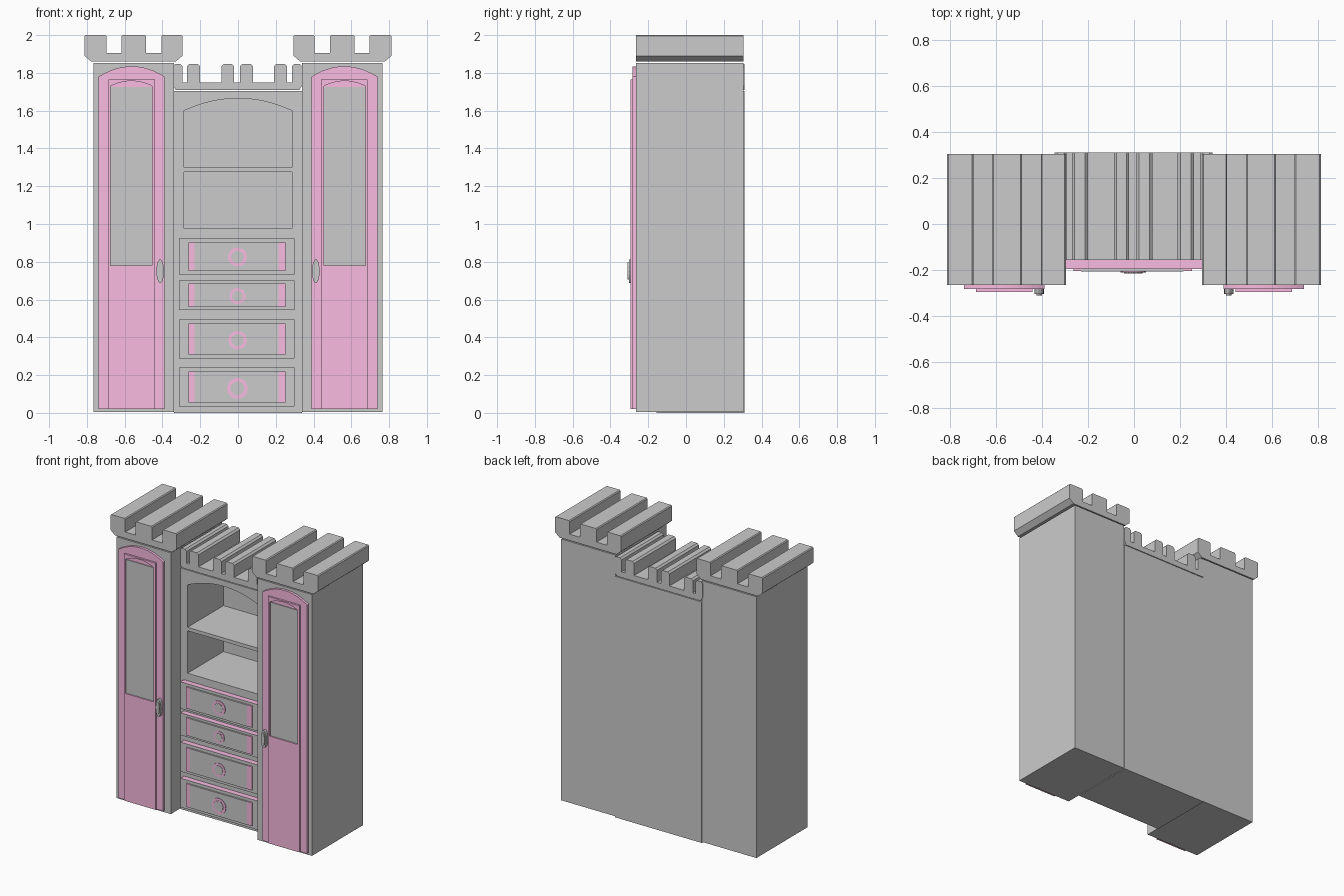
import bpy, bmesh, math

if "Cube" in bpy.data.objects:
    bpy.data.objects.remove(bpy.data.objects["Cube"])

pink = bpy.data.materials.new("pink_paint")
pink.diffuse_color = (0.95, 0.5, 0.75, 1)
pink.use_nodes = True
pink.node_tree.nodes["Principled BSDF"].inputs["Base Color"].default_value = pink.diffuse_color


def prism(name, loops, y0, y1, mat=None, s=1):
    """Extrude x-z outlines (first is the outside, others are holes) from y0 to y1; s=-1 mirrors x."""
    cu = bpy.data.curves.new(name, 'CURVE')
    cu.dimensions = '2D'
    cu.fill_mode = 'BOTH'
    cu.extrude = (y1 - y0) / 2
    for pts in loops:
        sp = cu.splines.new('POLY')
        sp.points.add(len(pts) - 1)
        for p, (x, z) in zip(sp.points, pts):
            p.co = (s * x, z, 0, 1)
        sp.use_cyclic_u = True
    tmp = bpy.data.objects.new(name + "_outline", cu)
    bpy.context.collection.objects.link(tmp)
    dg = bpy.context.evaluated_depsgraph_get()
    me = bpy.data.meshes.new_from_object(tmp.evaluated_get(dg))
    bpy.data.objects.remove(tmp)
    bm = bmesh.new()
    bm.from_mesh(me)
    for v in bm.verts:
        x, z, d = v.co
        v.co = (x, (y0 + y1) / 2 - d, z)
    bmesh.ops.remove_doubles(bm, verts=bm.verts, dist=1e-5)
    bmesh.ops.recalc_face_normals(bm, faces=bm.faces)
    for f in bm.faces:
        f.smooth = False
        f.material_index = 0
    bm.to_mesh(me)
    bm.free()
    me.materials.clear()
    if mat:
        me.materials.append(mat)
    me.name = name
    ob = bpy.data.objects.new(name, me)
    bpy.context.collection.objects.link(ob)
    return ob


def rect(x0, x1, z0, z1):
    return [(x0, z0), (x1, z0), (x1, z1), (x0, z1)]


def arch(x0, x1, z0, side, peak, n=12):
    pts = [(x0, z0), (x1, z0)]
    for i in range(n + 1):
        t = 1 - 2 * i / n
        pts.append(((x0 + x1) / 2 + t * (x1 - x0) / 2, peak - (peak - side) * t * t))
    return pts


def oval(x, z, rx, rz, n=24, dent=1.0):
    return [(x + rx * math.cos(2 * math.pi * i / n) * (dent if i % 2 else 1),
             z + rz * math.sin(2 * math.pi * i / n) * (dent if i % 2 else 1)) for i in range(n)]


def crenel(x0, x1, base, cut, floor, top, merlons, inset, c):
    """Battlement outline: chamfered underside, merlons with cut corners."""
    pts = [(x0 + inset, base), (x1 - inset, base), (x1, cut)]
    for a, b in reversed(merlons):
        pts += [(b, floor)] if b < x1 else []
        pts += [(b, top - c), (b - c, top), (a + c, top), (a, top - c)]
        pts += [(a, floor)] if a > x0 else []
    return pts + [(x0, cut)]


# Two towers with doors
for s, side in ((-1, "left"), (1, "right")):
    prism(side + "_tower", [rect(0.34, 0.765, 0.005, 1.853)], -0.265, 0.305, None, s)
    prism(side + "_tower_battlement",
          [crenel(0.295, 0.812, 1.86, 1.89, 1.905, 2.0,
                  [(0.295, 0.405), (0.487, 0.617), (0.697, 0.812)], 0.035, 0.006)],
          -0.265, 0.305, None, s)
    prism(side + "_door", [arch(0.388, 0.738, 0.02, 1.78, 1.835)], -0.282, -0.264, pink, s)
    prism(side + "_door_frame",
          [rect(0.44, 0.686, 0.02, 1.765), arch(0.454, 0.674, 0.78, 1.73, 1.757)],
          -0.295, -0.281, pink, s)
    prism(side + "_door_window", [rect(0.454, 0.674, 0.78, 1.725)], -0.287, -0.281, None, s)
    # Oval handle: plate and raised grip
    prism(side + "_handle_plate", [oval(0.412, 0.75, 0.02, 0.063)], -0.303, -0.281, None, s)
    prism(side + "_handle_grip", [oval(0.412, 0.75, 0.012, 0.045)], -0.31, -0.302, None, s)

# Centre cabinet with two open niches
prism("centre_cabinet",
      [rect(-0.34, 0.34, 0, 1.705), arch(-0.285, 0.285, 1.3, 1.6, 1.665, 16),
       rect(-0.285, 0.285, 0.975, 1.275)], -0.157, 0.245)
prism("centre_back", [rect(-0.34, 0.34, 0, 1.705)], 0.245, 0.31)
prism("centre_battlement",
      [crenel(-0.345, 0.34, 1.71, 1.735, 1.75, 1.847,
              [(-0.345, -0.293), (-0.27, -0.2), (-0.087, -0.021),
               (0.01, 0.08), (0.19, 0.26), (0.287, 0.34)], 0.015, 0.012)],
      -0.157, 0.31)

# Drawers: bottom, top, knob height, knob radius
drawers = [(0.035, 0.24, 0.13, 0.055), (0.287, 0.495, 0.385, 0.049),
           (0.545, 0.702, 0.618, 0.043), (0.733, 0.922, 0.825, 0.05)]
for i, (z0, z1, zk, r) in enumerate(drawers, 1):
    n = "drawer_%d_" % i
    m = (z1 - z0) * 0.1
    prism(n + "body", [rect(-0.313, 0.3, z0, z1)], -0.193, -0.156, pink)
    prism(n + "front", [rect(-0.313, 0.3, z0, z1)], -0.196, -0.193)
    prism(n + "panel", [rect(-0.23, 0.215, z0 + m, z1 - m)], -0.207, -0.195)
    prism(n + "left_trim", [rect(-0.262, -0.23, z0 + m, z1 - m)], -0.205, -0.195, pink)
    prism(n + "right_trim", [rect(0.215, 0.252, z0 + m, z1 - m)], -0.205, -0.195, pink)
    prism(n + "knob_disc", [oval(-0.003, zk, r, r)], -0.211, -0.206, pink)
    prism(n + "knob_rosette", [oval(-0.003, zk, r * 0.72, r * 0.72, 24, 0.85)], -0.214, -0.21)
